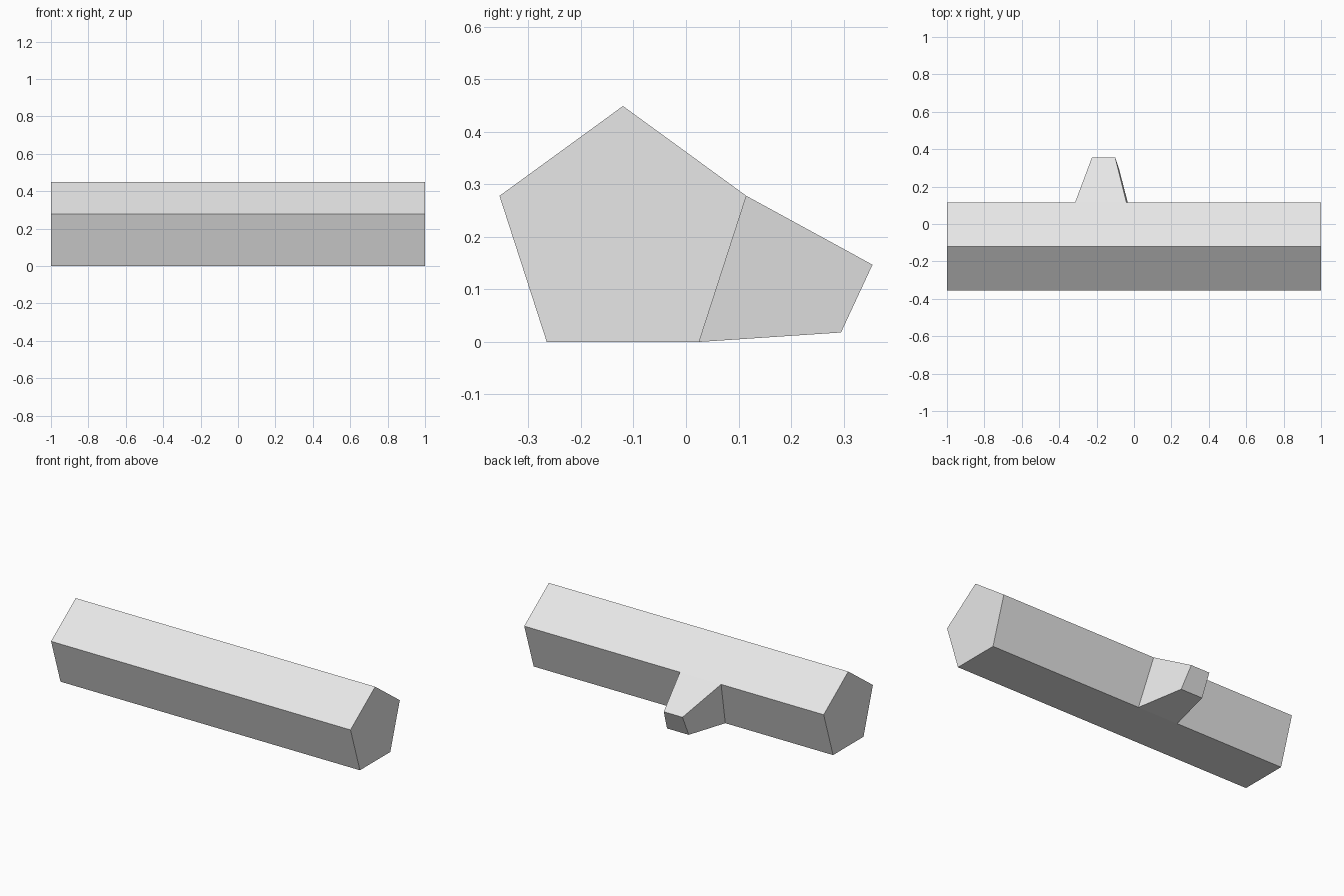
import bpy
import bmesh

cube = bpy.data.objects.get("Cube")
if cube:
    bpy.data.objects.remove(cube, do_unlink=True)

# Single plain grey
grey = bpy.data.materials.new("light grey")
grey.use_nodes = True
colour = (0.8, 0.8, 0.8, 1)
grey.diffuse_color = colour
grey.node_tree.nodes["Principled BSDF"].inputs["Base Color"].default_value = colour


def loft(bm, ring_a, ring_b, cap_a=True):
    """Join two matching rings with flat sides and close the ends."""
    a = [bm.verts.new(p) for p in ring_a]
    b = [bm.verts.new(p) for p in ring_b]
    if cap_a:
        bm.faces.new(a)
    bm.faces.new(b)
    n = len(a)
    for i in range(n):
        j = (i + 1) % n
        bm.faces.new((a[i], a[j], b[j], b[i]))
    return a, b


bm = bmesh.new()

# Five-sided bar: (y, z) profile running along x, in three sections so the
# branch can grow from the back face of the middle one
profile = [(-0.265, 0), (0.025, 0), (0.115, 0.278), (-0.12, 0.449), (-0.355, 0.278)]
left, right = loft(bm, [(-1, y, z) for y, z in profile],
                   [(1, y, z) for y, z in profile])

# Tapered branch: its root is split into the bar's back face
low, high = profile[1], profile[2]
root = [(-0.28, *low), (-0.01, *low), (-0.04, *high), (-0.315, *high)]
tip = [(-0.225, 0.295, 0.018), (-0.08, 0.295, 0.018),
       (-0.10, 0.355, 0.147), (-0.225, 0.355, 0.147)]
root_verts, tip_verts = loft(bm, root, tip, cap_a=False)

# Open the bar's back face around the branch root
back = next(f for f in bm.faces
            if {left[1], left[2], right[1], right[2]} == set(f.verts))
bmesh.ops.delete(bm, geom=[back], context="FACES_ONLY")
r0, r1, r2, r3 = root_verts
bm.faces.new((left[1], r0, r3, left[2]))
bm.faces.new((r1, right[1], right[2], r2))

# Let the bottom and sloping top faces share the root corners
for a, b, pair in ((left[1], right[1], (r0, r1)), (left[2], right[2], (r3, r2))):
    face = next(f for f in bm.faces if a in f.verts and b in f.verts)
    verts = list(face.verts)
    i = verts.index(a)
    if verts[(i + 1) % len(verts)] == b:
        verts[i + 1:i + 1] = pair
    else:
        j = verts.index(b)
        verts[j + 1:j + 1] = pair[::-1]
    bmesh.ops.delete(bm, geom=[face], context="FACES_ONLY")
    bm.faces.new(verts)

bmesh.ops.recalc_face_normals(bm, faces=bm.faces)
mesh = bpy.data.meshes.new("branched_bar")
bm.to_mesh(mesh)
bm.free()
mesh.materials.append(grey)
bar = bpy.data.objects.new("branched_bar", mesh)
bpy.context.collection.objects.link(bar)
